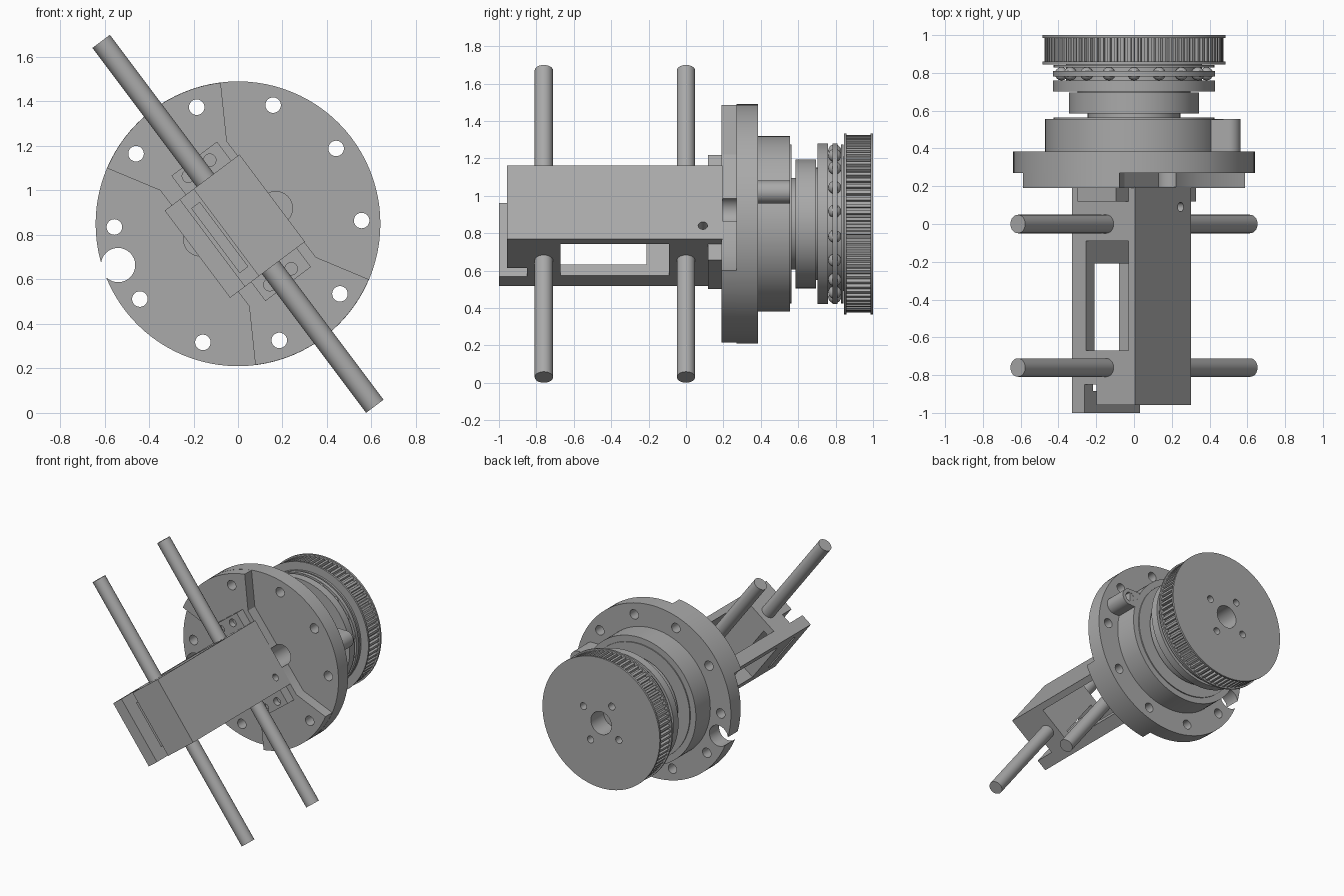
import bpy, bmesh
from math import cos, sin, pi, radians
from mathutils import Matrix, Vector

if "Cube" in bpy.data.objects:
    bpy.data.objects.remove(bpy.data.objects["Cube"])

grey = bpy.data.materials.new("machined grey")
grey.use_nodes = True
tone = (0.4, 0.4, 0.4, 1)
grey.diffuse_color = tone
grey.node_tree.nodes["Principled BSDF"].inputs["Base Color"].default_value = tone

# Frames: the upright one has its origin on the main axis, the tilted one follows the rods
UPRIGHT = Matrix.Translation((0, 0, 0.85))
TILT = UPRIGHT @ Matrix(((0.6, 0, 0.8, 0), (0, 1, 0, 0), (-0.8, 0, 0.6, 0), (0, 0, 0, 1)))


def make(name, bm, frame):
    bm.transform(frame)
    bmesh.ops.recalc_face_normals(bm, faces=bm.faces)
    mesh = bpy.data.meshes.new(name)
    bm.to_mesh(mesh)
    bm.free()
    mesh.materials.append(grey)
    obj = bpy.data.objects.new(name, mesh)
    bpy.context.collection.objects.link(obj)
    return obj


def prism(name, points, y0, y1, frame=UPRIGHT):
    """Extrude an (x, z) outline along y."""
    bm = bmesh.new()
    face = bm.faces.new([bm.verts.new((x, y0, z)) for x, z in points])
    top = bmesh.ops.extrude_face_region(bm, geom=[face])["geom"]
    bmesh.ops.translate(bm, vec=(0, y1 - y0, 0),
                        verts=[g for g in top if isinstance(g, bmesh.types.BMVert)])
    return make(name, bm, frame)


def box(name, x, y, z, frame=TILT):
    return prism(name, [(x[0], z[0]), (x[1], z[0]), (x[1], z[1]), (x[0], z[1])], *y, frame)


def arc(r, a0, a1, n):
    return [(r * cos(radians(a0 + (a1 - a0) * i / n)),
             r * sin(radians(a0 + (a1 - a0) * i / n))) for i in range(n + 1)]


def disc(name, r, y0, y1, at=(0, 0), n=32, frame=UPRIGHT):
    return prism(name, [(x + at[0], z + at[1]) for x, z in arc(r, 0, 360, n)[:-1]], y0, y1, frame)


def rod(name, start, end, r, n=24):
    """Cylinder between two points of the tilted frame."""
    a, b = Vector(start), Vector(end)
    turn = (b - a).to_track_quat("Z", "Y").to_matrix().to_4x4()
    bm = bmesh.new()
    bmesh.ops.create_cone(bm, cap_ends=True, segments=n, radius1=r, radius2=r, depth=(b - a).length)
    return make(name, bm, TILT @ Matrix.Translation((a + b) / 2) @ turn)


def cut(obj, cutters):
    """Subtract each cutter for good and throw it away."""
    bpy.context.view_layer.objects.active = obj
    for c in cutters:
        mod = obj.modifiers.new("cut", "BOOLEAN")
        mod.operation, mod.solver, mod.object = "DIFFERENCE", "EXACT", c
        bpy.ops.object.modifier_apply(modifier=mod.name)
        bpy.data.objects.remove(c)


def polar(r, deg):
    return r * cos(radians(deg)), r * sin(radians(deg))


# Mounting flange with a raised, flared pad on its front
R = 0.64
flange = disc("flange", R, 0.27, 0.385, n=96)
half = arc(R - 0.001, 97, 157, 24) + [(-0.35, 0.15), (0.05, -0.37)]
half = [(-0.05, 0.37)] + half[:-1]
pad = prism("flange_pad", half + [(-x, -z) for x, z in half], 0.19, 0.275)


def flange_cutters():
    holes = [disc("c", 0.035, 0.1, 0.5, polar(0.556, 1.5 + 36 * k), 24) for k in range(10)]
    ports = [disc("c", 0.075, 0.1, 0.5, (s * 0.17, s * 0.07)) for s in (1, -1)]
    return holes + ports


# Rounded cable notch on the flange rim
notch = disc("c", 0.077, 0.1, 0.5, polar(0.57, 199))
mouth = box("c", (0.57, 0.8), (0.09, 0.51), (-0.077, 0.077),
            UPRIGHT @ Matrix.Rotation(radians(-199), 4, "Y"))
cut(flange, flange_cutters() + [notch, mouth])
cut(pad, flange_cutters())

# Turned housing behind the flange
housing = disc("housing", 0.47, 0.38, 0.555, n=96)
cut(housing, [disc("c", 0.075, 0.3, 0.5, (s * 0.17, s * 0.07)) for s in (1, -1)])
lug = disc("housing_lug", 0.062, 0.38, 0.555, (0.503, 0.17))
box("housing_lug_web", (0.38, 0.503), (0.381, 0.554), (0.108, 0.232), UPRIGHT)
cut(lug, [disc("c", 0.035, 0.5, 0.6, (0.503, 0.17))])
for name, r, y0, y1 in (("housing_lip", 0.425, 0.55, 0.563), ("neck", 0.245, 0.56, 0.6),
                        ("hub", 0.345, 0.585, 0.695), ("hub_spigot", 0.3, 0.69, 0.71),
                        ("lower_race", 0.43, 0.702, 0.76), ("bearing_core", 0.36, 0.755, 0.85),
                        ("ball_cage", 0.43, 0.782, 0.81), ("upper_race", 0.425, 0.828, 0.843)):
    disc(name, r, y0, y1, n=96)

# Thrust bearing balls
BALLS = 18
for k in range(BALLS):
    x, z = polar(0.39, 10 + 360 * k / BALLS)
    bm = bmesh.new()
    bmesh.ops.create_uvsphere(bm, u_segments=16, v_segments=10, radius=0.035)
    make("bearing_ball", bm, UPRIGHT @ Matrix.Translation((x, 0.795, z)))

# Toothed pulley with two rims, a bore and four bolt holes
TEETH = 80
step = 360 / TEETH
outline = []
for k in range(TEETH):
    for r, f in ((0.455, 0), (0.455, 0.35), (0.474, 0.45), (0.474, 0.9)):
        outline.append(polar(r, (k + f) * step))
drum = prism("pulley_teeth", outline, 0.855, 0.99)
rims = [disc("pulley_rim", 0.484, y, y + 0.014, n=96) for y in (0.845, 0.986)]
for part in [drum] + rims:
    cut(part, [disc("c", 0.085, 0.8, 1.1)] +
        [disc("c", 0.026, 0.8, 1.1, polar(0.17, 31 + 90 * k), 20) for k in range(4)])

# Carriage block: side windows, floor window, front slot and screw holes
block = box("carriage_block", (-0.245, 0.245), (-1, 0.195), (-0.228, 0.192))
cutters = [
    box("c", (-0.4, 0.4), (-0.67, -0.09), (-0.135, 0.146)),
    box("c", (-0.17, 0.17), (-0.67, -0.21), (-0.4, 0)),
    box("c", (-0.4, 0.4), (-1.1, -0.957), (-0.143, 0.4)),
    box("c", (-0.4, 0.4), (-1.1, -0.85), (-0.143, -0.066)),
    box("c", (-0.17, 0.17), (-0.885, -0.85), (-0.4, -0.1)),
    box("c", (-0.18, 0.18), (-0.9, -0.6), (-0.125, -0.08)),
]
for s in (-1, 1):
    cutters += [rod("c", (s * 0.156, y, 0.1), (s * 0.156, y, 0.3), 0.025) for y in (-0.9, 0.09)]
    cutters += [rod("c", (s * 0.085, y, -0.4), (s * 0.085, y, -0.1), 0.024) for y in (-0.955, -0.15)]
cut(block, cutters)

# Bolted feet either side of the block
for s in (-1, 1):
    foot = box("block_foot", sorted((s * 0.235, s * 0.352)), (0.118, 0.195), (-0.11, 0.146))
    cut(foot, [disc("c", 0.028, 0, 0.16, (s * 0.305, v), 24, TILT) for v in (-0.05, 0.07)])

# Two long guide rods through the block
for name, y in (("front_guide_rod", -0.76), ("rear_guide_rod", 0)):
    rod(name, (-1.025, y, 0), (1.025, y, 0), 0.049, 32)

# Smooth the turned surfaces and keep the edges crisp
bpy.ops.object.select_all(action="DESELECT")
for obj in bpy.context.collection.objects:
    if obj.type == "MESH" and obj.data.materials and obj.data.materials[0] == grey:
        obj.select_set(True)
        bpy.context.view_layer.objects.active = obj
bpy.ops.object.shade_smooth_by_angle(angle=radians(30))
